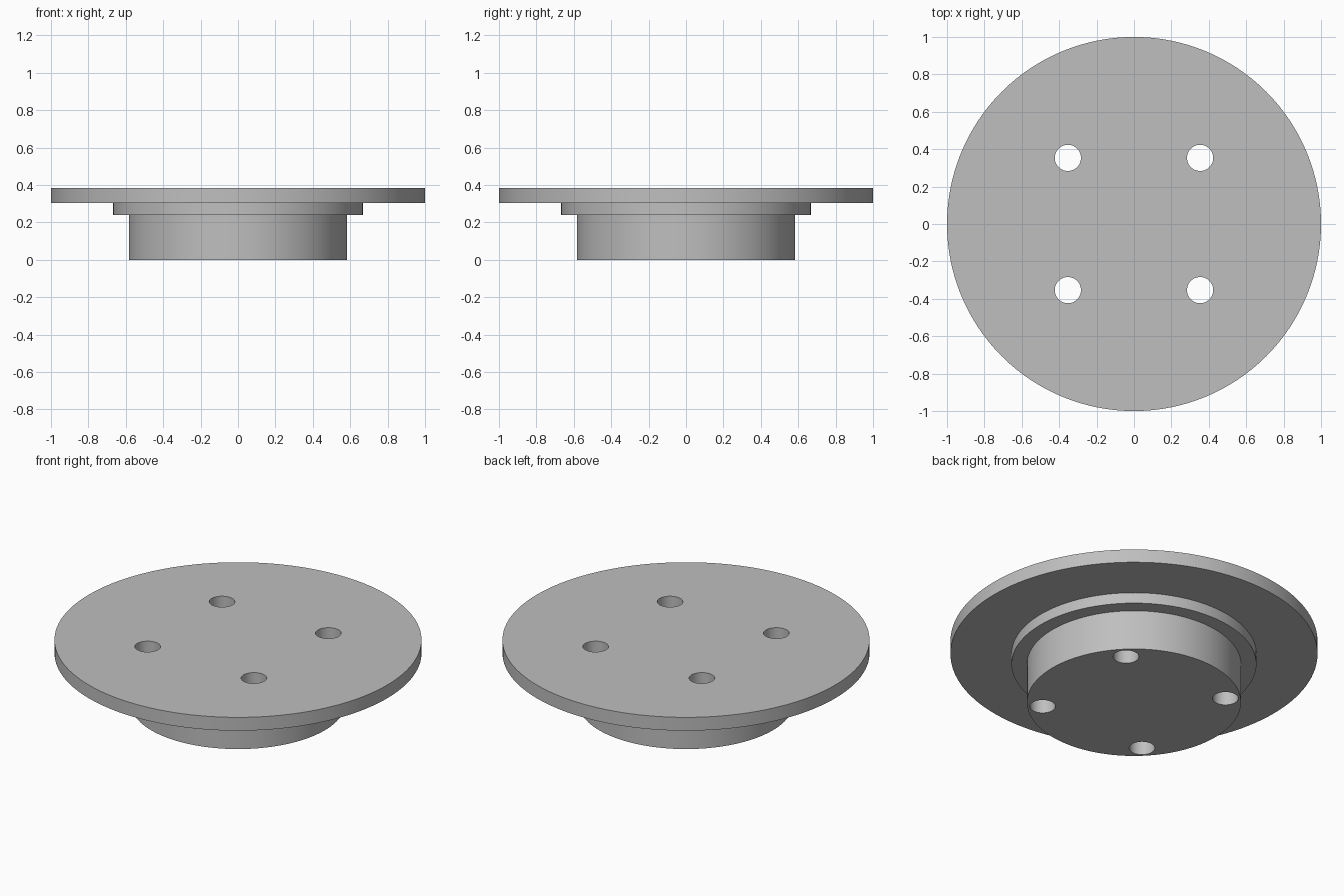
import bpy
import bmesh
from math import radians, cos, sin, pi
from mathutils import Matrix

cube = bpy.data.objects.get("Cube")
if cube:
    bpy.data.objects.remove(cube, do_unlink=True)

SEGMENTS = 128
HOLE_RADIUS = 0.07
BOLT_CIRCLE = 0.5

grey = bpy.data.materials.new("plain grey")
grey.use_nodes = True
grey.diffuse_color = (0.52, 0.52, 0.52, 1)
grey.node_tree.nodes["Principled BSDF"].inputs["Base Color"].default_value = grey.diffuse_color


def make_object(name, bm):
    bmesh.ops.recalc_face_normals(bm, faces=bm.faces)
    mesh = bpy.data.meshes.new(name)
    bm.to_mesh(mesh)
    bm.free()
    mesh.materials.append(grey)
    obj = bpy.data.objects.new(name, mesh)
    bpy.context.collection.objects.link(obj)
    return obj


# Stepped body: hub, shoulder and flange, turned from one profile
profile = [(0.583, 0), (0.583, 0.24), (0.667, 0.24),
           (0.667, 0.305), (1, 0.305), (1, 0.385)]
bm = bmesh.new()
rings = [[bm.verts.new((r * cos(2 * pi * i / SEGMENTS), r * sin(2 * pi * i / SEGMENTS), z))
          for i in range(SEGMENTS)] for r, z in profile]
for low, high in zip(rings, rings[1:]):
    for i in range(SEGMENTS):
        j = (i + 1) % SEGMENTS
        bm.faces.new((low[i], low[j], high[j], high[i]))
bm.faces.new(rings[0][::-1])
bm.faces.new(rings[-1])
flange = make_object("stepped_flange", bm)

# Four through holes on the bolt circle
bm = bmesh.new()
for k in range(4):
    spin = Matrix.Rotation(radians(45 + 90 * k), 4, "Z")
    bmesh.ops.create_cone(bm, cap_ends=True, segments=48, radius1=HOLE_RADIUS,
                          radius2=HOLE_RADIUS, depth=1,
                          matrix=spin @ Matrix.Translation((BOLT_CIRCLE, 0, 0.2)))
cutter = make_object("bolt_hole_cutter", bm)
cutter.hide_render = True

cut = flange.modifiers.new("bolt holes", "BOOLEAN")
cut.operation = "DIFFERENCE"
cut.solver = "EXACT"
cut.object = cutter

bpy.ops.object.select_all(action="DESELECT")
flange.select_set(True)
bpy.context.view_layer.objects.active = flange
bpy.ops.object.modifier_apply(modifier=cut.name)
bpy.data.objects.remove(cutter, do_unlink=True)

# Smooth round walls with crisp rims
bpy.ops.object.shade_smooth_by_angle(angle=radians(30))
